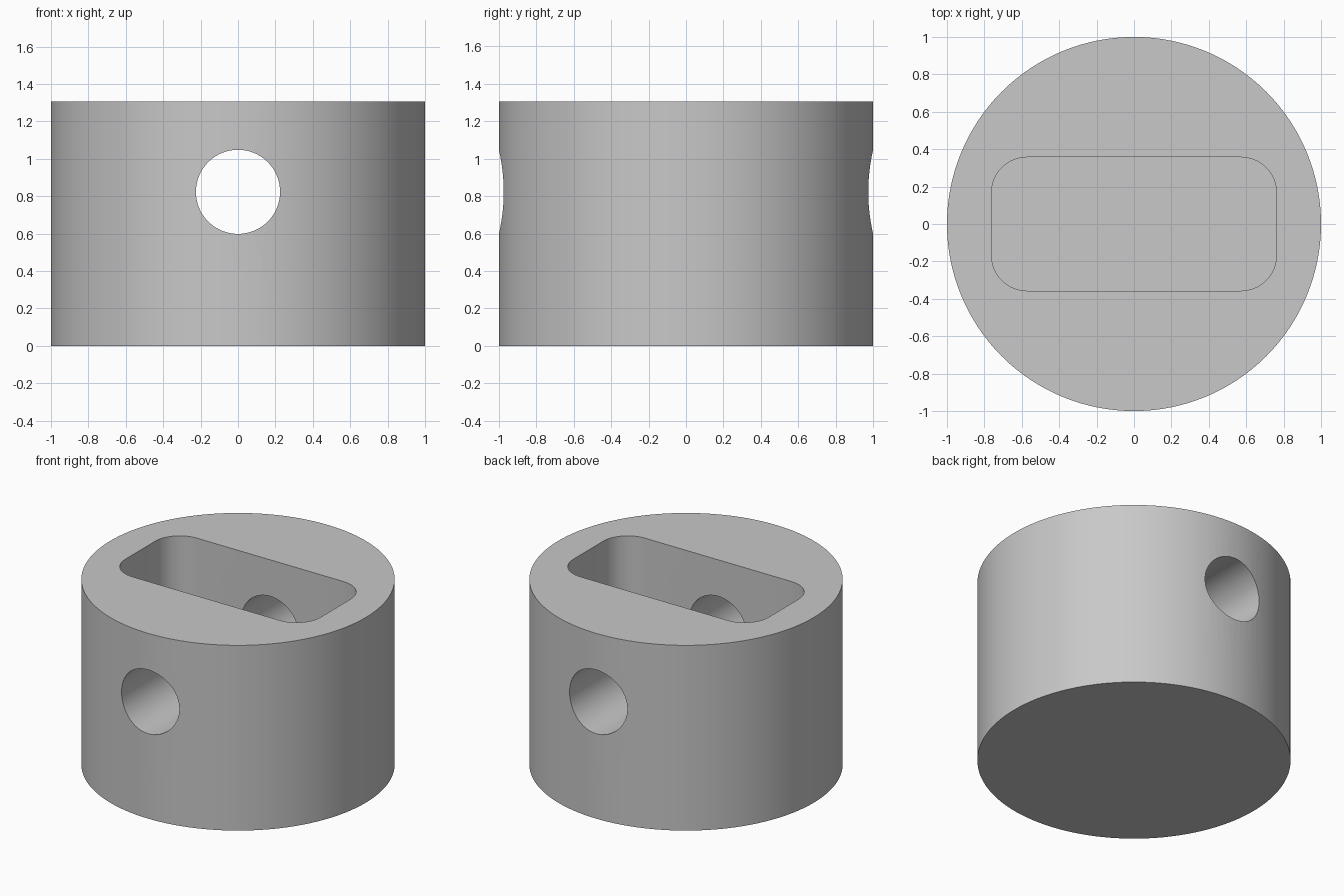
import bpy
from math import cos, sin, radians, pi

cube = bpy.data.objects.get("Cube")
if cube:
    bpy.data.objects.remove(cube, do_unlink=True)

RADIUS, HEIGHT = 1.0, 1.305
HOLE_RADIUS, HOLE_Z = 0.225, 0.823
HALF_X, HALF_Y, CORNER, FLOOR = 0.762, 0.357, 0.19, 0.35

# One plain grey metal
metal = bpy.data.materials.new("grey_metal")
metal.use_nodes = True
GREY = (0.58, 0.58, 0.58, 1.0)
metal.diffuse_color = GREY
metal.node_tree.nodes["Principled BSDF"].inputs["Base Color"].default_value = GREY


def prism(name, outline, bottom, top):
    """Extrude a counter-clockwise outline from bottom to top."""
    n = len(outline)
    verts = [(x, y, z) for z in (bottom, top) for x, y in outline]
    faces = [tuple(reversed(range(n))), tuple(range(n, 2 * n))]
    faces += [(i, (i + 1) % n, n + (i + 1) % n, n + i) for i in range(n)]
    mesh = bpy.data.meshes.new(name)
    mesh.from_pydata(verts, [], faces)
    mesh.materials.append(metal)
    obj = bpy.data.objects.new(name, mesh)
    bpy.context.collection.objects.link(obj)
    return obj


def circle(radius, count):
    return [(radius * cos(2 * pi * i / count), radius * sin(2 * pi * i / count))
            for i in range(count)]


def rounded_rectangle(hx, hy, r, steps=12):
    points = []
    for k, (sx, sy) in enumerate([(1, 1), (-1, 1), (-1, -1), (1, -1)]):
        for i in range(steps + 1):
            a = (k + i / steps) * pi / 2
            points.append((sx * (hx - r) + r * cos(a), sy * (hy - r) + r * sin(a)))
    return points


# Solid round body
body = prism("round_body", circle(RADIUS, 128), 0, HEIGHT)

# Blind rounded pocket open at the top
pocket = prism("pocket_cutter", rounded_rectangle(HALF_X, HALF_Y, CORNER), FLOOR, HEIGHT + 0.3)

# Round cross hole from front to back
hole = prism("cross_hole_cutter", circle(HOLE_RADIUS, 64), -1.3, 1.3)
hole.rotation_euler.x = radians(90)
hole.location.z = HOLE_Z

# Cut both shapes out of the body
bpy.ops.object.select_all(action='DESELECT')
bpy.context.view_layer.objects.active = body
body.select_set(True)
for cutter in (pocket, hole):
    cutter.hide_render = True
    cut = body.modifiers.new(cutter.name, 'BOOLEAN')
    cut.operation = 'DIFFERENCE'
    cut.solver = 'EXACT'
    cut.object = cutter
    bpy.ops.object.modifier_apply(modifier=cut.name)
    bpy.data.objects.remove(cutter, do_unlink=True)

bpy.ops.object.shade_smooth_by_angle(angle=radians(30))
